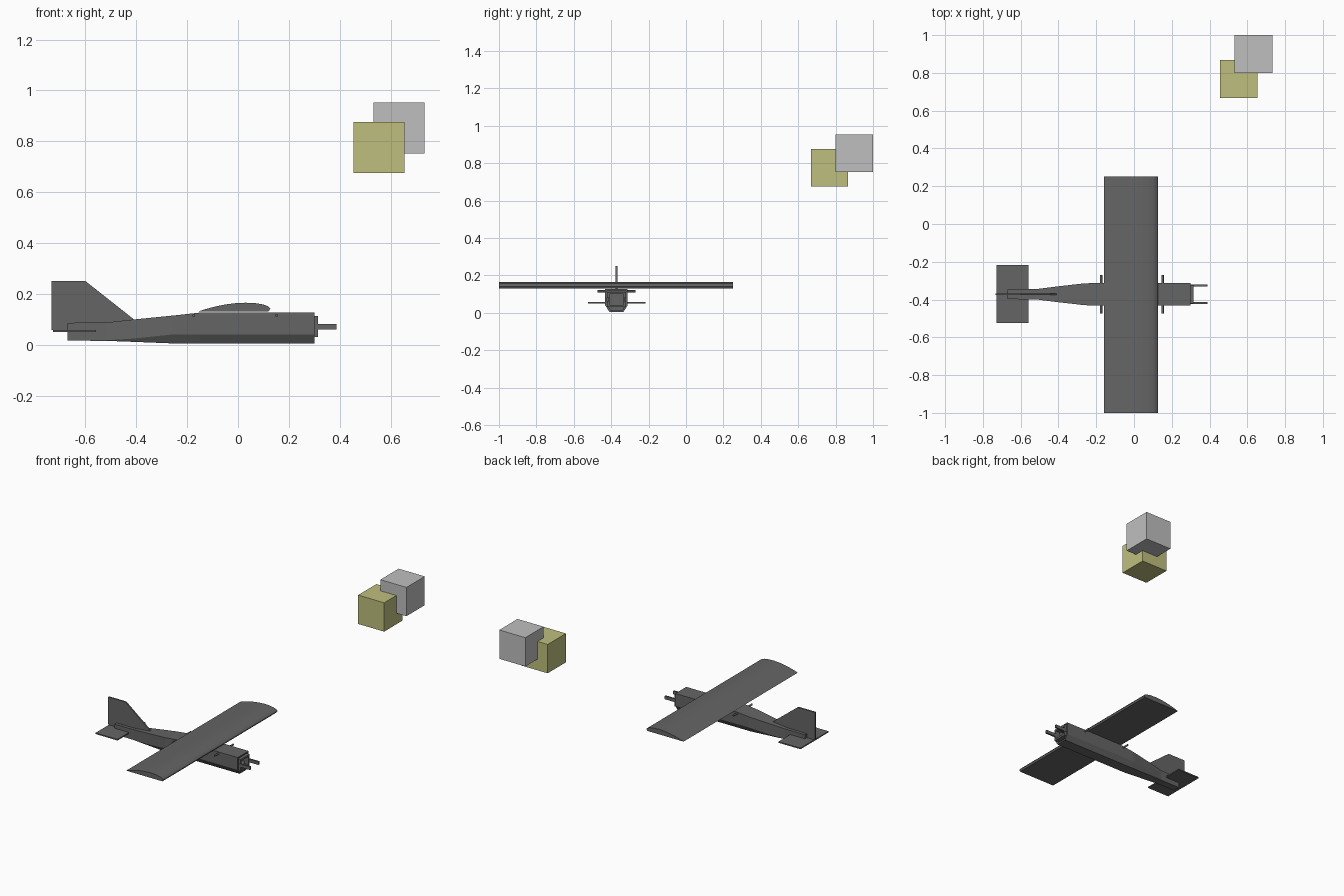
import bpy, bmesh
from mathutils import Vector

cube = bpy.data.objects.get("Cube")
if cube:
    bpy.data.objects.remove(cube, do_unlink=True)

MID = -0.372  # centre line of the aircraft


def material(name, rgb):
    m = bpy.data.materials.new(name)
    m.use_nodes = True
    m.diffuse_color = (*rgb, 1)
    m.node_tree.nodes["Principled BSDF"].inputs["Base Color"].default_value = (*rgb, 1)
    return m


DARK = material("dark grey", (0.13, 0.13, 0.13))
GREY = material("light grey", (0.52, 0.52, 0.52))
OLIVE = material("olive yellow", (0.52, 0.52, 0.21))


def finish(name, bm, mat):
    bmesh.ops.recalc_face_normals(bm, faces=bm.faces)
    mesh = bpy.data.meshes.new(name)
    bm.to_mesh(mesh)
    bm.free()
    mesh.materials.append(mat)
    obj = bpy.data.objects.new(name, mesh)
    bpy.context.scene.collection.objects.link(obj)
    return obj


def box(name, low, high, mat=DARK):
    bm = bmesh.new()
    bmesh.ops.create_cube(bm, size=1)
    low, high = Vector(low), Vector(high)
    bmesh.ops.scale(bm, vec=high - low, verts=bm.verts)
    bmesh.ops.translate(bm, vec=(low + high) / 2, verts=bm.verts)
    return finish(name, bm, mat)


def side_profile(name, points, y0, y1):
    """Extrude an x-z outline along y."""
    bm = bmesh.new()
    face = bm.faces.new([bm.verts.new((x, y0, z)) for x, z in points])
    new = bmesh.ops.extrude_face_region(bm, geom=[face])["geom"]
    bmesh.ops.translate(bm, vec=(0, y1 - y0, 0),
                        verts=[v for v in new if isinstance(v, bmesh.types.BMVert)])
    return finish(name, bm, DARK)


# Fuselage: sections of x, half width, floor half width, floor, chine, top
sections = [(0.30, 0.06, 0.038, 0.005, 0.04, 0.126),
            (-0.15, 0.06, 0.038, 0.005, 0.04, 0.126),
            (-0.26, 0.058, 0.038, 0.005, 0.04, 0.114),
            (-0.41, 0.041, 0.032, 0.011, 0.024, 0.099),
            (-0.52, 0.027, 0.026, 0.015, 0.017, 0.087),
            (-0.67, 0.026, 0.025, 0.016, 0.018, 0.086)]
bm = bmesh.new()
rings = []
for x, w, b, floor, chine, top in sections:
    half = [(b, floor), (w, chine), (w, top)]
    outline = half + [(-y, z) for y, z in reversed(half)]
    rings.append([bm.verts.new((x, MID + y, z)) for y, z in outline])
for a, b in zip(rings, rings[1:]):
    for i in range(len(a)):
        j = (i + 1) % len(a)
        bm.faces.new((a[i], a[j], b[j], b[i]))
bm.faces.new(rings[-1])
nose = bm.faces.new(rings[0])
bmesh.ops.recalc_face_normals(bm, faces=bm.faces)
# Hollow nose
bmesh.ops.inset_region(bm, faces=[nose], thickness=0.012)
hollow = bmesh.ops.extrude_discrete_faces(bm, faces=[nose])["faces"][0]
bmesh.ops.translate(bm, vec=(-0.25, 0, 0), verts=hollow.verts)
finish("fuselage", bm, DARK)

# Wing with curved upper surface
airfoil = [(-0.158, 0.13), (-0.13, 0.139), (-0.09, 0.150), (-0.05, 0.158), (-0.01, 0.163),
           (0.03, 0.165), (0.07, 0.163), (0.10, 0.158), (0.12, 0.150), (0.127, 0.141), (0.12, 0.13)]
wing = side_profile("wing", airfoil, -1.0, 0.252)

# Tail surfaces
side_profile("fin", [(-0.733, 0.058), (-0.733, 0.25), (-0.60, 0.25), (-0.41, 0.10), (-0.41, 0.058)],
             MID - 0.005, MID + 0.005)
box("tailplane", (-0.727, -0.524, 0.05), (-0.558, -0.217, 0.058))

# Motor mount frame and bearer sticks
for name, y0, y1, z0, z1 in [("mount_top", -0.05, 0.05, 0.10, 0.112),
                             ("mount_bottom", -0.05, 0.05, 0.03, 0.042),
                             ("mount_left", 0.038, 0.05, 0.042, 0.10),
                             ("mount_right", -0.05, -0.038, 0.042, 0.10)]:
    box(name, (0.28, MID + y0, z0), (0.315, MID + y1, z1))
for name, s in (("left_bearer", 1), ("right_bearer", -1)):
    y = MID + s * 0.046
    box(name, (0.2, y - 0.006, 0.06), (0.388, y + 0.006, 0.082))

# Wing band dowels
for name, x in (("front_dowel", 0.152), ("rear_dowel", -0.174)):
    bpy.ops.mesh.primitive_cylinder_add(vertices=12, radius=0.006, depth=0.205,
                                        location=(x, MID, 0.115), rotation=(1.5708, 0, 0))
    rod = bpy.context.object
    rod.name = name
    rod.data.materials.append(DARK)

# Floating cubes
box("olive_block", (0.455, 0.667, 0.675), (0.655, 0.867, 0.875), OLIVE)
box("grey_block", (0.533, 0.80, 0.752), (0.733, 1.0, 0.952), GREY)

# Smooth the wing curve and dowels
bpy.ops.object.select_all(action="DESELECT")
for name in ("wing", "front_dowel", "rear_dowel"):
    bpy.data.objects[name].select_set(True)
bpy.context.view_layer.objects.active = wing
bpy.ops.object.shade_smooth_by_angle(angle=0.6)
